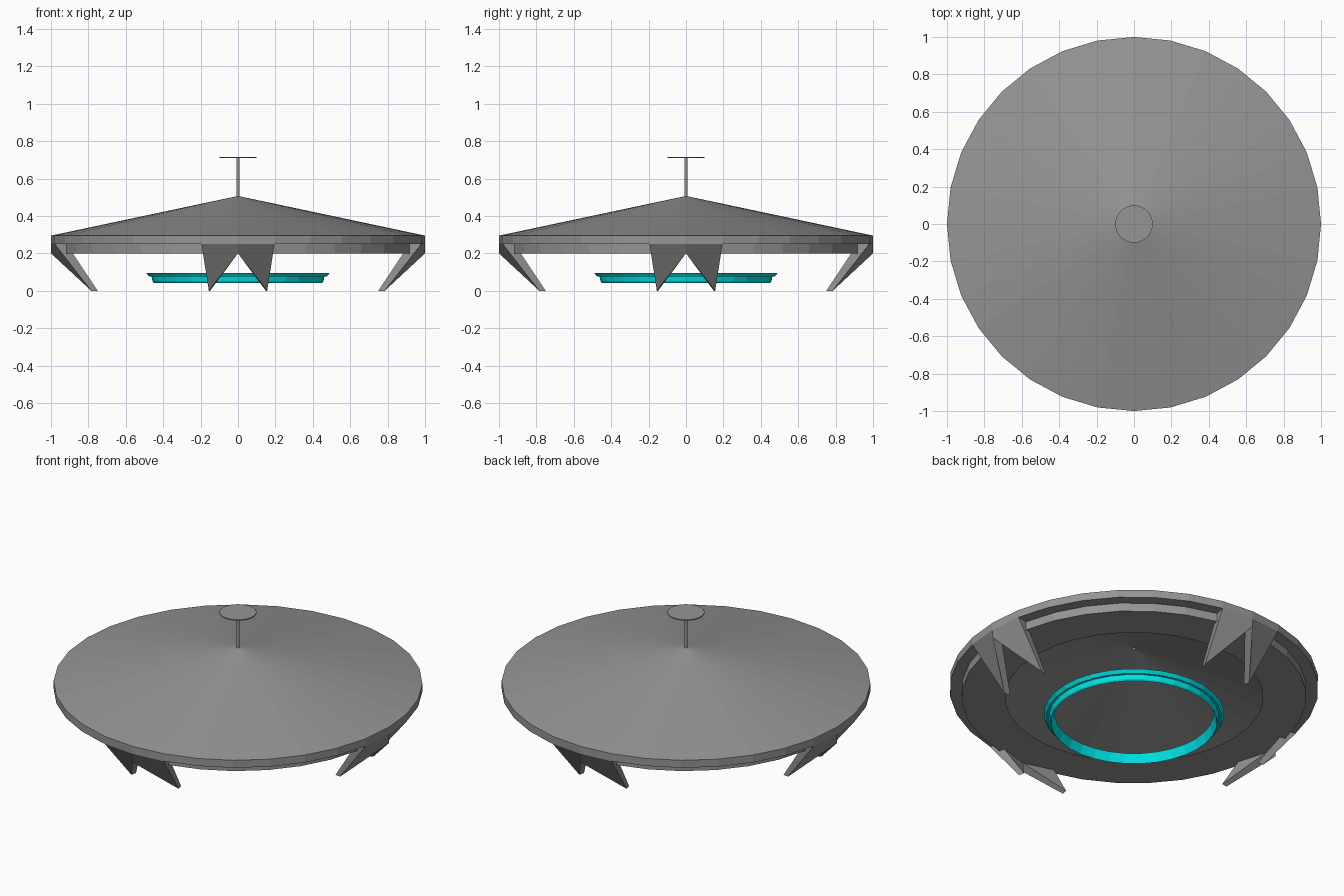
import bpy, bmesh, math

if "Cube" in bpy.data.objects:
    bpy.data.objects.remove(bpy.data.objects["Cube"])

SIDES = 32
STEP = 2 * math.pi / SIDES


def material(name, rgb):
    m = bpy.data.materials.new(name)
    m.diffuse_color = (*rgb, 1)
    m.use_nodes = True
    m.node_tree.nodes["Principled BSDF"].inputs["Base Color"].default_value = m.diffuse_color
    return m


grey = material("hull grey", (0.3, 0.3, 0.3))
cyan = material("glow cyan", (0.0, 0.8, 0.82))


def finish(bm, name, mat):
    me = bpy.data.meshes.new(name)
    bm.to_mesh(me)
    bm.free()
    me.materials.append(mat)
    ob = bpy.data.objects.new(name, me)
    bpy.context.collection.objects.link(ob)
    return ob


def lathe(name, profile, mat, closed=False, cap=False):
    """Spin an (r, z) profile around z; listed so faces point outward."""
    bm = bmesh.new()
    rings = [[bm.verts.new((r * math.cos(j * STEP), r * math.sin(j * STEP), z))
              for j in range(SIDES)] for r, z in profile]
    pairs = list(zip(rings, rings[1:]))
    if closed:
        pairs.append((rings[-1], rings[0]))
    for lo, hi in pairs:
        for j in range(SIDES):
            k = (j + 1) % SIDES
            bm.faces.new((lo[j], lo[k], hi[k], hi[j]))
    if cap:
        bm.faces.new(rings[-1])
    return finish(bm, name, mat)


# Hull: underside rim, stepped edge and shallow cone, running up into the mast and its disc
lathe("saucer_hull",
      [(0.70, 0.20), (0.935, 0.20), (0.935, 0.25), (1.0, 0.25), (1.0, 0.295),
       (0.009, 0.505)], grey)
lathe("mast", [(0.009, 0.503), (0.009, 0.71), (0.1, 0.71), (0.1, 0.716)], grey, cap=True)

# Glowing ring hanging below the hull
lathe("glow_ring",
      [(0.45, 0.042), (0.457, 0.05), (0.462, 0.075), (0.475, 0.075),
       (0.49, 0.095), (0.43, 0.095)], cyan, closed=True)


# Legs: each is a pair of pointed prongs drawn down from two rim segments
def leg(name, angle):
    bm = bmesh.new()

    def point(r, a, z):
        return bm.verts.new((r * math.cos(a), r * math.sin(a), z))

    for side in (-1, 1):
        a = angle + side * STEP
        outer = [point(1.0, angle, 0.25), point(1.0, a, 0.25),
                 point(0.80, a, 0.0), point(1.0, angle, 0.20)]
        inner = [point(0.935, angle, 0.25), point(0.935, a, 0.25),
                 point(0.765, a, 0.0), point(0.935, angle, 0.20)]
        bm.faces.new(outer)
        bm.faces.new(inner[::-1])
        for i in range(4):
            k = (i + 1) % 4
            bm.faces.new((outer[k], outer[i], inner[i], inner[k]))
    bmesh.ops.recalc_face_normals(bm, faces=bm.faces)
    return finish(bm, name, grey)


for i, label in enumerate(("right", "back", "left", "front")):
    leg(label + "_leg", i * math.pi / 2)
